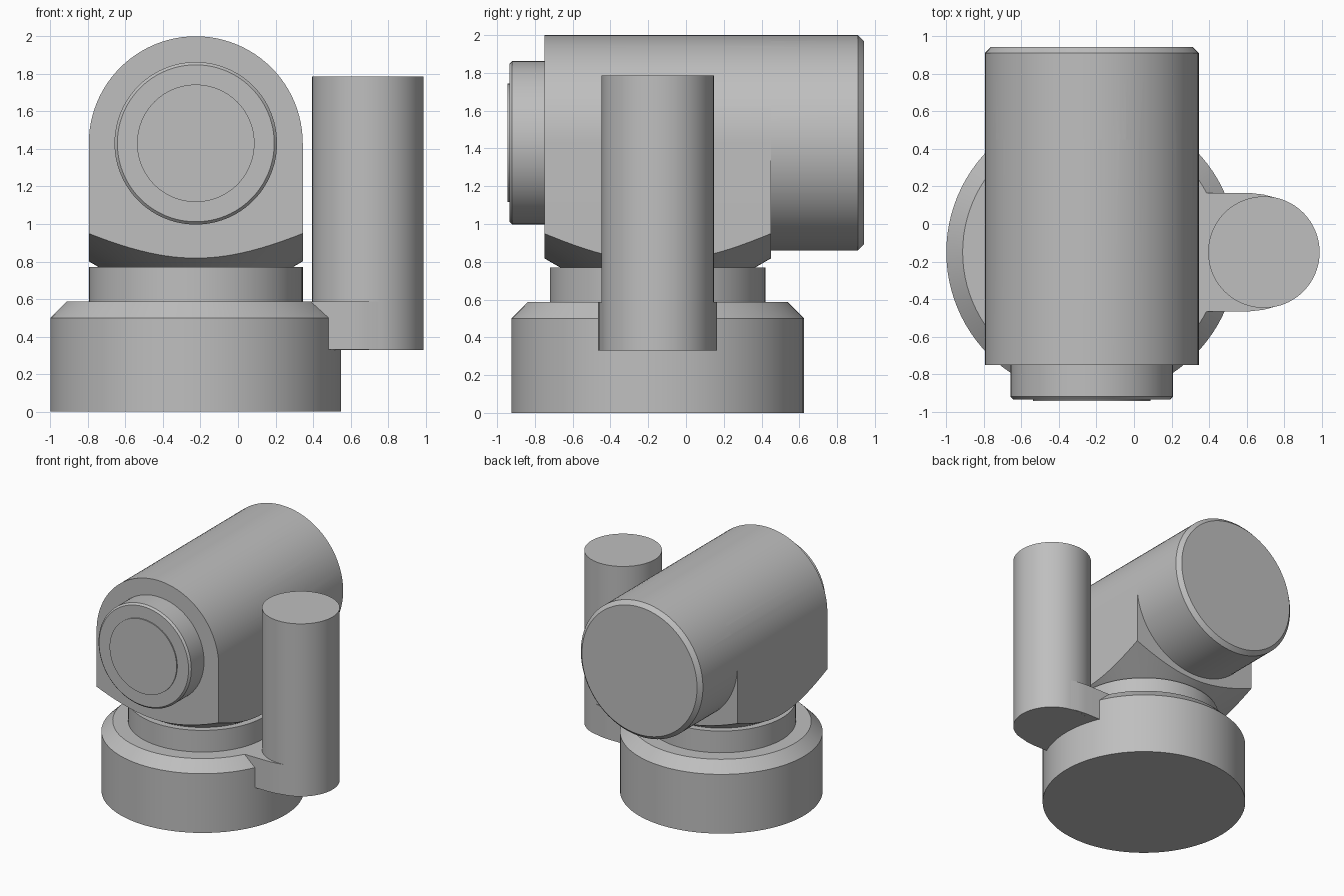
import bpy, bmesh
from math import sin, cos, pi, tan, radians
from mathutils import Matrix, Vector

cube = bpy.data.objects.get("Cube")
if cube:
    bpy.data.objects.remove(cube, do_unlink=True)

SEG = 96
X, Y = -0.225, -0.15      # axis of the pedestal
AXIS_Z = 1.43             # height of the horizontal barrel axis
R = 0.57                  # barrel radius

grey = bpy.data.materials.new("plain grey")
grey.use_nodes = True
colour = (0.52, 0.52, 0.52, 1)
grey.diffuse_color = colour
grey.node_tree.nodes["Principled BSDF"].inputs["Base Color"].default_value = colour


def finish(name, bm):
    bmesh.ops.recalc_face_normals(bm, faces=bm.faces)
    mesh = bpy.data.meshes.new(name)
    bm.to_mesh(mesh)
    bm.free()
    mesh.materials.append(grey)
    obj = bpy.data.objects.new(name, mesh)
    bpy.context.collection.objects.link(obj)
    smooth(obj)
    return obj


def activate(obj):
    bpy.ops.object.select_all(action='DESELECT')
    obj.select_set(True)
    bpy.context.view_layer.objects.active = obj


def smooth(obj):
    activate(obj)
    bpy.ops.object.shade_smooth_by_angle(angle=radians(25))


def turned(name, profile, centre, along_y=False):
    """Solid of revolution from (radius, distance along axis) pairs."""
    bm = bmesh.new()
    rings = [[bm.verts.new((r * cos(2 * pi * i / SEG), r * sin(2 * pi * i / SEG), h))
              for i in range(SEG)] for r, h in profile]
    for low, high in zip(rings, rings[1:]):
        for i in range(SEG):
            j = (i + 1) % SEG
            bm.faces.new((low[i], low[j], high[j], high[i]))
    bm.faces.new(rings[0])
    bm.faces.new(rings[-1])
    if along_y:
        bm.transform(Matrix.Rotation(-pi / 2, 4, 'X'))
    bm.transform(Matrix.Translation(centre))
    return finish(name, bm)


def extruded(name, outline, offset):
    bm = bmesh.new()
    face = bm.faces.new([bm.verts.new(p) for p in outline])
    out = bmesh.ops.extrude_face_region(bm, geom=[face])
    moved = [v for v in out["geom"] if isinstance(v, bmesh.types.BMVert)]
    bmesh.ops.translate(bm, verts=moved, vec=offset)
    return finish(name, bm)


def boolean(obj, other, operation):
    mod = obj.modifiers.new("shape", 'BOOLEAN')
    mod.operation, mod.object, mod.solver = operation, other, 'EXACT'
    activate(obj)
    bpy.ops.object.modifier_apply(modifier=mod.name)
    bpy.data.objects.remove(other, do_unlink=True)
    smooth(obj)


# Round pedestal and neck
turned("base", [(0.775, 0), (0.775, 0.5), (0.688, 0.587)], (X, Y, 0))
turned("neck", [(R, 0.55), (R, 0.77)], (X, Y, 0))

# Arched housing, its underside trimmed by a cone
half = SEG // 2
arch = [(X + R * cos(pi * i / half), -0.75, AXIS_Z + R * sin(pi * i / half))
        for i in range(half + 1)]
outline = [(X + R, -0.75, 0.76)] + arch + [(X - R, -0.75, 0.76)]
housing = extruded("housing", outline, (0, 1.2, 0))
cone = turned("cone_cutter", [(0.513, 0), (3, (3 - 0.513) * tan(radians(30)))],
              (X, Y, 0.768))
cone.hide_render = True
boolean(housing, cone, 'INTERSECT')

# Rear barrel and front lens
barrel = turned("rear_barrel", [(R, 0.45), (R, 0.91), (R - 0.032, 0.942)],
                (X, 0, AXIS_Z), True)
boolean(housing, barrel, 'UNION')
turned("lens_ring", [(0.418, -0.935), (0.433, -0.92), (0.433, -0.74)],
       (X, 0, AXIS_Z), True)
turned("lens_disc", [(0.313, -0.944), (0.313, -0.93)], (X, 0, AXIS_Z), True)

# Side canister on its bracket
turned("side_canister", [(0.297, 0.33), (0.297, 1.787)], (0.692, Y, 0))
side = [(0.1, 0.315), (0.62, 0.315), (0.69, 0.307), (0.77, 0.286)]
plan = [(x, Y + y, 0.331) for x, y in side] + [(x, Y - y, 0.331) for x, y in reversed(side)]
extruded("bracket", plan, (0, 0, 0.256))
